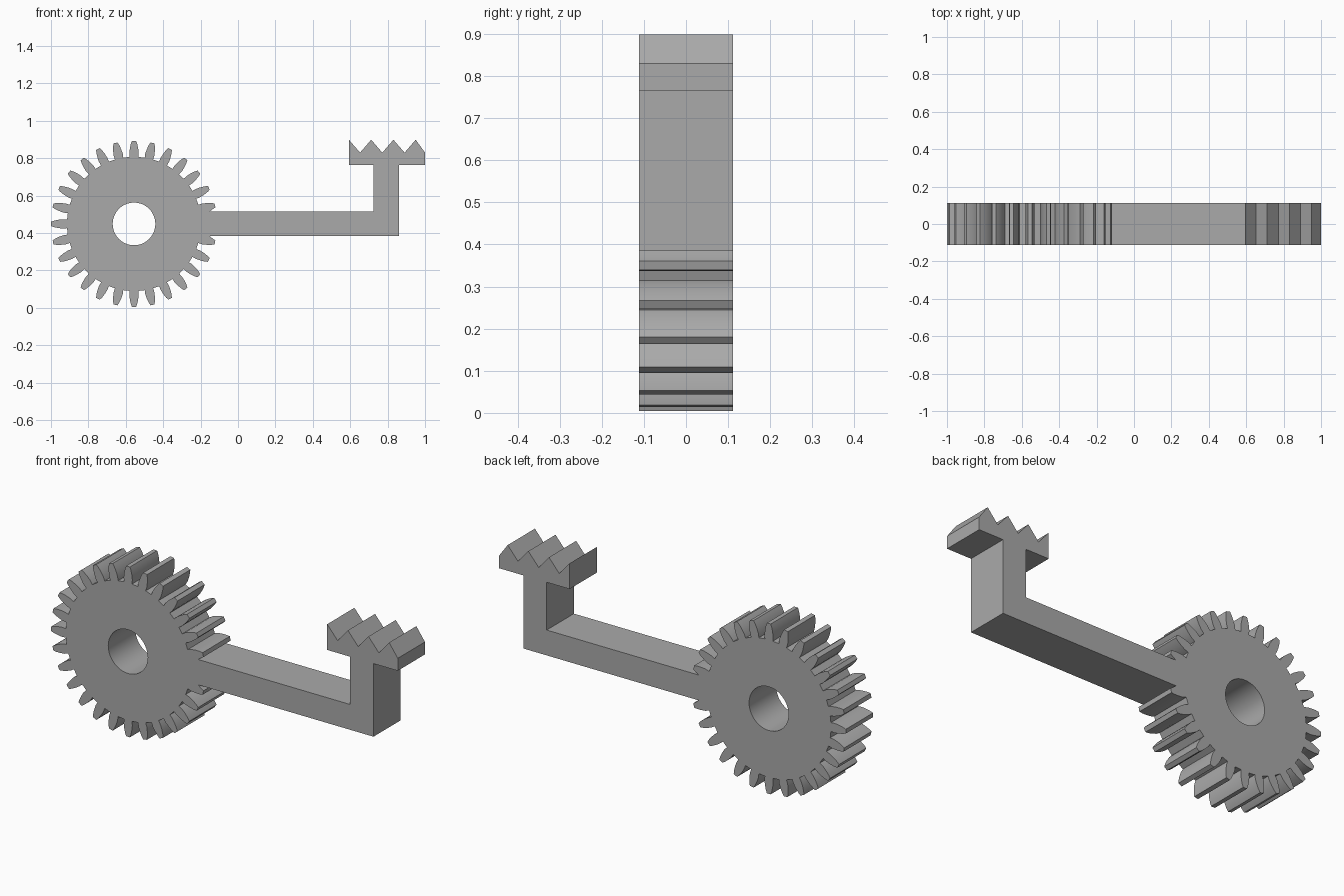
import bpy
import bmesh
from math import cos, sin, pi, radians
from mathutils import Matrix

cube = bpy.data.objects.get("Cube")
if cube:
    bpy.data.objects.remove(cube, do_unlink=True)

CX, CZ = -0.556, 0.449          # gear centre
TEETH, BORE, HALF_DEPTH = 28, 0.114, 0.112
ARM_LOW, ARM_TOP = 0.384, 0.516
POST_L, POST_R = 0.725, 0.86
RACK_L, RACK_BASE, VALLEY, PEAK = 0.593, 0.765, 0.83, 0.899
RACK_PITCH = 0.119
# tooth flank: (radius, half width), root to tip
FLANK = [(0.358, 0.023), (0.38, 0.025), (0.405, 0.022), (0.428, 0.017), (0.444, 0.011)]


def tooth(k):
    """Outline of one tooth, trimmed where it runs into the arm."""
    a = 2 * pi * k / TEETH
    low = [(r, -w) for r, w in FLANK]
    high = [(r, w) for r, w in reversed(FLANK)]
    if k == 1:
        low = low[3:]
    if k == TEETH - 1:
        high = high[:2]
    return [(CX + r * cos(a) - w * sin(a), CZ + r * sin(a) + w * cos(a)) for r, w in low + high]


# Outline: gear teeth, then arm, post and toothed rack
outline = [p for k in range(1, TEETH) for p in tooth(k)]
join = CX + 0.405
outline += [(join, ARM_LOW), (POST_R, ARM_LOW), (POST_R, RACK_BASE), (1, RACK_BASE), (1, VALLEY)]
for i in reversed(range(4)):
    x = RACK_L + i * RACK_PITCH
    outline.append((x, PEAK))
    if i:
        outline.append((x - RACK_PITCH / 2, VALLEY))
outline += [(RACK_L, RACK_BASE), (POST_L, RACK_BASE), (POST_L, ARM_TOP), (join, ARM_TOP)]

# Round bore
bore = [(CX + BORE * cos(2 * pi * i / 64), CZ + BORE * sin(2 * pi * i / 64)) for i in range(64)]

# Filled and extruded profile
curve = bpy.data.curves.new("gear_arm_profile", "CURVE")
curve.dimensions = "2D"
curve.fill_mode = "BOTH"
curve.extrude = HALF_DEPTH
for points in (outline, bore):
    spline = curve.splines.new("POLY")
    spline.points.add(len(points) - 1)
    for sp, (x, z) in zip(spline.points, points):
        sp.co = (x, z, 0, 1)
    spline.use_cyclic_u = True
helper = bpy.data.objects.new("profile_helper", curve)
bpy.context.collection.objects.link(helper)
bpy.context.view_layer.update()
evaluated = helper.evaluated_get(bpy.context.evaluated_depsgraph_get())
mesh = bpy.data.meshes.new_from_object(evaluated)
bpy.data.objects.remove(helper, do_unlink=True)

# Stand it upright and weld the seams
bm = bmesh.new()
bm.from_mesh(mesh)
bmesh.ops.transform(bm, matrix=Matrix.Rotation(pi / 2, 4, "X"), verts=bm.verts)
bmesh.ops.remove_doubles(bm, verts=bm.verts, dist=0.0001)
bmesh.ops.recalc_face_normals(bm, faces=bm.faces)
bm.to_mesh(mesh)
bm.free()

gear = bpy.data.objects.new("gear_with_rack_arm", mesh)
bpy.context.collection.objects.link(gear)

# Plain grey
grey = bpy.data.materials.new("plain_grey")
grey.use_nodes = True
colour = (0.4, 0.4, 0.4, 1)
grey.diffuse_color = colour
grey.node_tree.nodes["Principled BSDF"].inputs["Base Color"].default_value = colour
mesh.materials.clear()
mesh.materials.append(grey)

bpy.ops.object.select_all(action="DESELECT")
gear.select_set(True)
bpy.context.view_layer.objects.active = gear
bpy.ops.object.shade_smooth_by_angle(angle=radians(30))
